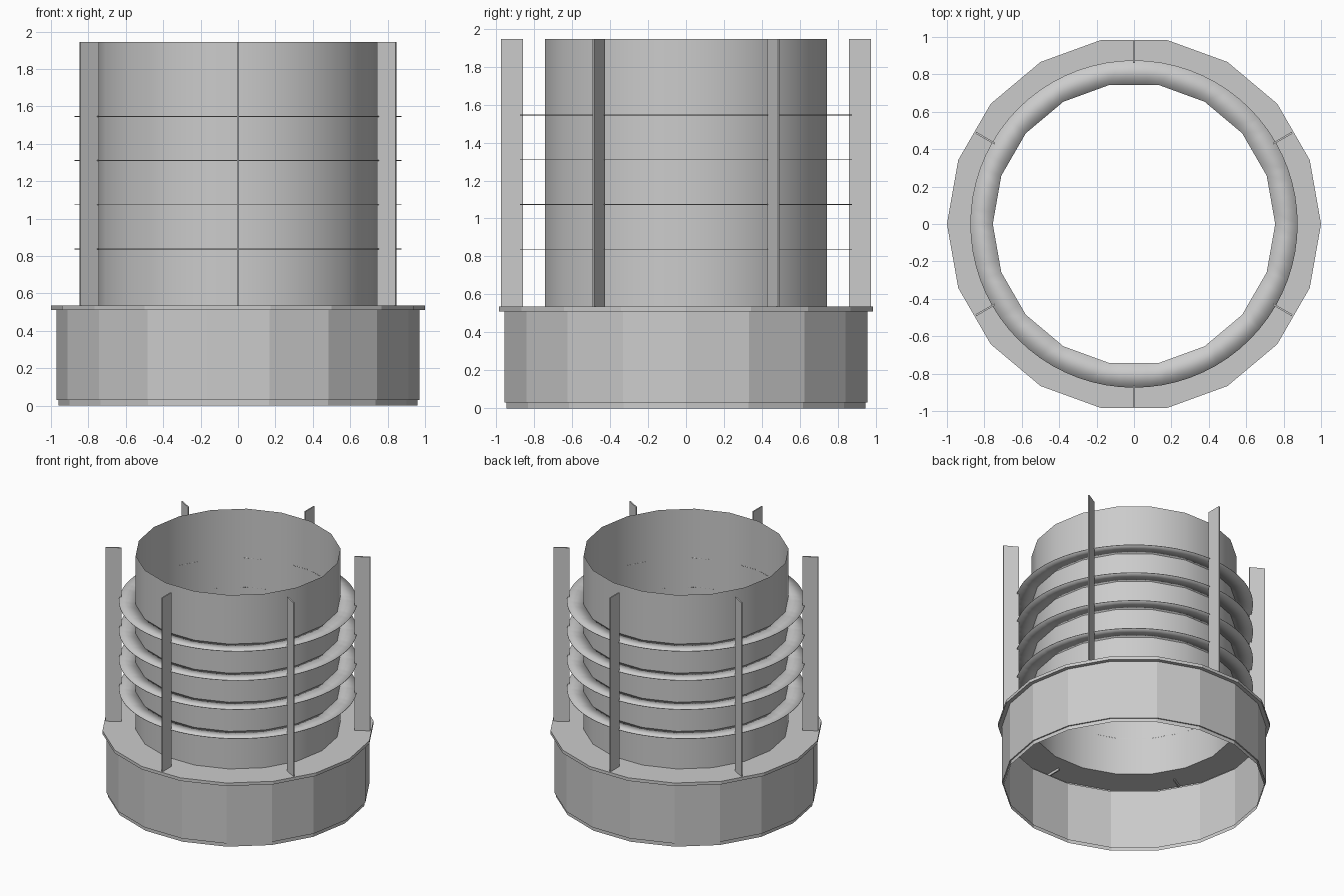
import bpy, bmesh, math
from mathutils import Matrix

cube = bpy.data.objects.get("Cube")
if cube:
    bpy.data.objects.remove(cube, do_unlink=True)

SIDES = 18
TUBE_R = 0.755
DECK_Z = 0.535
TOP_Z = 1.945


def finish(bm, name, smooth=False):
    mesh = bpy.data.meshes.new(name)
    bm.to_mesh(mesh)
    bm.free()
    for poly in mesh.polygons:
        poly.use_smooth = smooth
    obj = bpy.data.objects.new(name, mesh)
    bpy.context.collection.objects.link(obj)
    return obj


def circle(radius):
    return lambda angle: radius


def polygon(radius):
    """Radius of a regular polygon's outline at each angle."""
    step = math.tau / SIDES
    return lambda a: radius * math.cos(step / 2) / math.cos(a % step - step / 2)


def lathe(name, profile, segments=SIDES, closed=False, smooth=False):
    """Sweep (radius function, z) pairs around the z axis."""
    bm = bmesh.new()
    loops = []
    for radius, z in profile:
        loop = []
        for i in range(segments):
            a = math.tau * i / segments
            r = radius(a)
            loop.append(bm.verts.new((r * math.cos(a), r * math.sin(a), z)))
        loops.append(loop)
    pairs = list(zip(loops, loops[1:]))
    if closed:
        pairs.append((loops[-1], loops[0]))
    for low, high in pairs:
        for i in range(segments):
            j = (i + 1) % segments
            bm.faces.new((low[i], low[j], high[j], high[i]))
    return finish(bm, name, smooth)


# Hollow base with stepped lip, flange and deck
base_profile = [(0.96, 0), (0.96, 0.03), (0.97, 0.03), (0.97, 0.51),
                (1.0, 0.51), (1.0, DECK_Z), (TUBE_R, DECK_Z)]
lathe("base", [(circle(r), z) for r, z in base_profile])

# Open tube
lathe("tube", [(circle(TUBE_R), DECK_Z), (circle(TUBE_R), TOP_Z)], smooth=True)

# Thin round cooling rings fitted to the faceted tube
for n in range(4):
    z = 0.838 + n * 0.236
    low, high = z - 0.002, z + 0.002
    inner, outer = polygon(TUBE_R), circle(0.875)
    lathe(f"ring_{n + 1}", [(inner, low), (outer, low), (outer, high), (inner, high)],
          segments=SIDES * 4, closed=True, smooth=True)

# Upright fins standing around the deck
fin_bottom = 0.515
for n in range(6):
    bm = bmesh.new()
    bmesh.ops.create_cube(bm, size=1)
    bm.transform(Matrix.Rotation(math.radians(30 + 60 * n), 4, "Z")
                 @ Matrix.Translation((0.918, 0, (fin_bottom + TOP_Z) / 2))
                 @ Matrix.Diagonal((0.116, 0.01, TOP_Z - fin_bottom, 1)))
    finish(bm, f"fin_{n + 1}")
